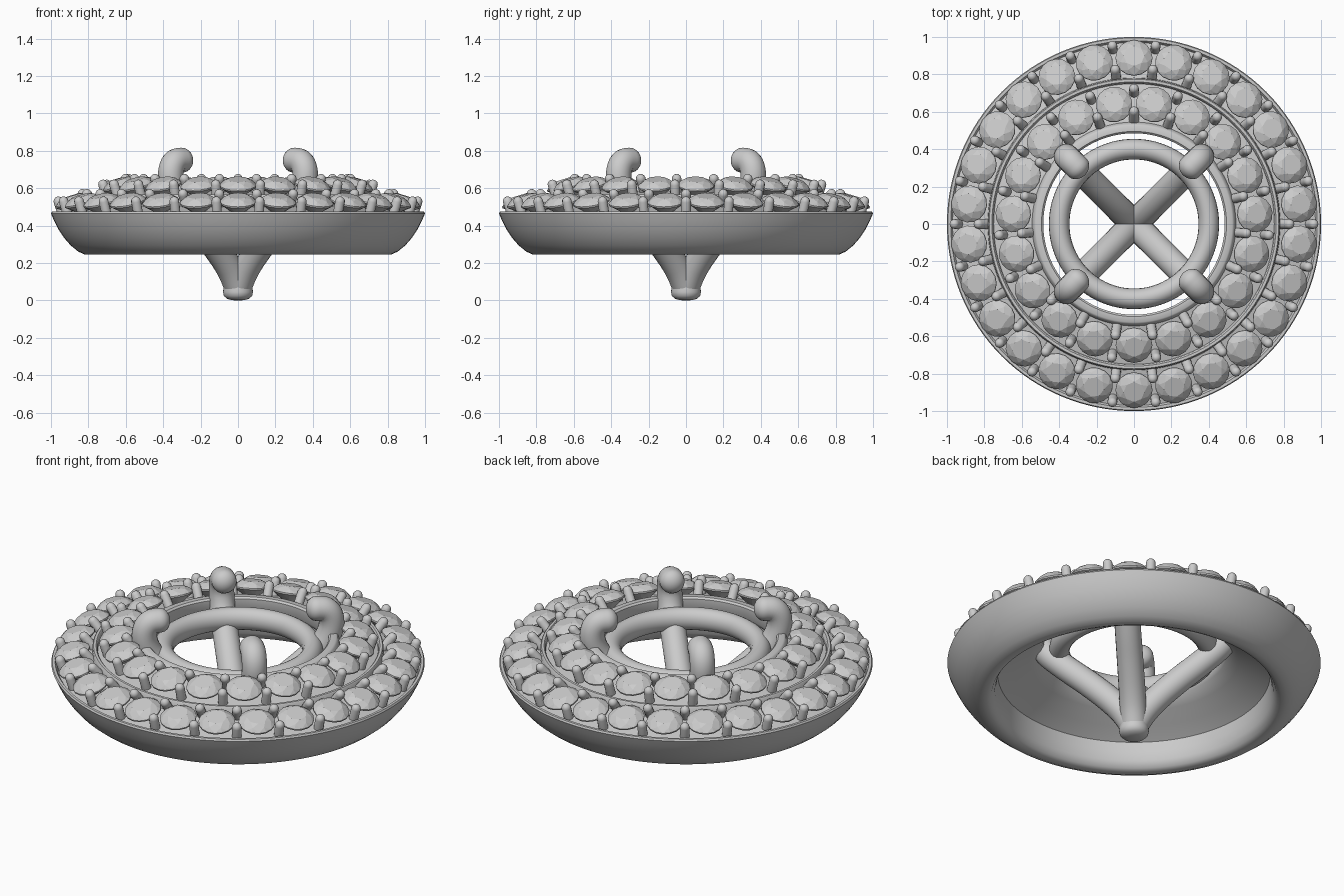
import bpy, bmesh
from math import sin, cos, pi, radians
from mathutils import Vector, Matrix

if "Cube" in bpy.data.objects:
    bpy.data.objects.remove(bpy.data.objects["Cube"])


def finish(bm, name, smooth=True):
    bmesh.ops.recalc_face_normals(bm, faces=bm.faces)
    me = bpy.data.meshes.new(name)
    bm.to_mesh(me)
    bm.free()
    ob = bpy.data.objects.new(name, me)
    bpy.context.collection.objects.link(ob)
    if smooth:
        bpy.ops.object.select_all(action='DESELECT')
        ob.select_set(True)
        bpy.context.view_layer.objects.active = ob
        bpy.ops.object.shade_smooth_by_angle(angle=radians(40))
    return ob


def lathe(bm, profile, n, closed=False, mat=Matrix()):
    """Spin (r, z) points around z; points on the axis become poles."""
    rings = []
    for r, z in profile:
        k = 1 if r < 1e-6 else n
        rings.append([bm.verts.new(mat @ Vector((r * cos(2 * pi * i / n), r * sin(2 * pi * i / n), z)))
                      for i in range(k)])
    for a, b in zip(rings, rings[1:] + (rings[:1] if closed else [])):
        for i in range(n):
            quad = [a[i % len(a)], a[(i + 1) % len(a)], b[(i + 1) % len(b)], b[i % len(b)]]
            face = list(dict.fromkeys(quad))
            if len(face) > 2:
                bm.faces.new(face)


def capsule(bm, p, q, rad):
    """Round-topped pin from p to q."""
    d = q - p
    mat = Matrix.Translation(p) @ d.to_track_quat('Z', 'Y').to_matrix().to_4x4()
    h = d.length
    cap = [(rad * cos(a), h - rad + rad * sin(a)) for a in (0, pi / 8, pi / 4, 3 * pi / 8)]
    lathe(bm, [(0, 0), (rad, 0)] + cap + [(0, h)], 12, mat=mat)


def polar(r, z, a):
    return Vector((r * cos(a), r * sin(a), z))


# Hollow two-tier halo body
shell = [(0.79, 0.245), (0.82, 0.246), (0.855, 0.262), (0.895, 0.295), (0.93, 0.335), (0.96, 0.38),
         (0.985, 0.43), (1.0, 0.465), (0.995, 0.475), (0.98, 0.475), (0.97, 0.46),
         (0.782, 0.505), (0.779, 0.56), (0.774, 0.566), (0.760, 0.566), (0.754, 0.56),
         (0.750, 0.54), (0.545, 0.585), (0.535, 0.618), (0.525, 0.625), (0.495, 0.625),
         (0.485, 0.615), (0.485, 0.555), (0.50, 0.53), (0.56, 0.49), (0.65, 0.445),
         (0.73, 0.395), (0.735, 0.34), (0.745, 0.29), (0.765, 0.255)]
bm = bmesh.new()
lathe(bm, shell, 128, closed=True)
finish(bm, "halo_body")

# Seat ring for the missing centre stone, taller than wide
bm = bmesh.new()
lathe(bm, [(0.40 + 0.055 * cos(t * pi / 10), 0.54 + 0.063 * sin(t * pi / 10)) for t in range(20)], 96, closed=True)
finish(bm, "centre_seat_ring")


def gem(bm, r, z, a, size, tilt):
    """Faceted round stone leaning outward by tilt."""
    mat = (Matrix.Translation(polar(r, z, a)) @ Matrix.Rotation(a, 4, 'Z')
           @ Matrix.Rotation(tilt, 4, 'Y') @ Matrix.Scale(size, 4))
    tmp = []
    for n, rad, h, off in ((8, 0.56, 0.36, 0), (8, 0.80, 0.23, 0.5), (16, 1, 0.04, 0),
                           (16, 1, -0.04, 0), (8, 0.5, -0.42, 0.5), (1, 0, -0.75, 0)):
        for i in range(n):
            t = 2 * pi * (i + off) / n
            tmp.append(bm.verts.new(mat @ Vector((rad * cos(t), rad * sin(t), h))))
    bmesh.ops.convex_hull(bm, input=tmp)


# Two tiers: count, stone radius/height, size, then outer and inner pins (r0, z0, r1, z1)
tiers = [("outer", 26, 0.888, 0.526, 0.099, (0.935, 0.45, 0.968, 0.555), (0.765, 0.49, 0.848, 0.59)),
         ("inner", 19, 0.648, 0.614, 0.098, (0.695, 0.53, 0.732, 0.645), (0.54, 0.56, 0.618, 0.672))]
for name, n, r, z, size, po, pi_ in tiers:
    stones, pins = bmesh.new(), bmesh.new()
    for i in range(n):
        a = -pi / 2 + 2 * pi * i / n
        gem(stones, r, z, a, size, radians(17))
        m = a + pi / n
        for r0, z0, r1, z1 in (po, pi_):
            capsule(pins, polar(r0, z0, m), polar(r1, z1, m), 0.026)
    finish(stones, name + "_stones", smooth=False)
    finish(pins, name + "_pins")

# Four claws rising from the foot, flaring out and hooking inward
path = [(0.0, 0.07), (0.055, 0.16), (0.135, 0.25), (0.25, 0.355), (0.37, 0.455), (0.465, 0.545),
        (0.505, 0.63), (0.505, 0.70), (0.475, 0.742), (0.425, 0.75)]
bm = bmesh.new()
N = 20
fine = []
for i in range(len(path) - 1):
    p0, p1, p2, p3 = (Vector(path[min(max(j, 0), len(path) - 1)]) for j in range(i - 1, i + 3))
    for k in range(4):
        t = k / 4
        fine.append(0.5 * (2 * p1 + (p2 - p0) * t + (2 * p0 - 5 * p1 + 4 * p2 - p3) * t * t
                           + (3 * p1 - p0 - 3 * p2 + p3) * t ** 3))
fine.append(Vector(path[-1]))
end_dir = (fine[-1] - fine[-2]).normalized()
sections = [(p, 0.073 - 0.006 * i / len(fine)) for i, p in enumerate(fine)]
R = sections[-1][1]
sections += [(fine[-1] + end_dir * 0.055 * sin(t), R * cos(t)) for t in (0.3, 0.6, 0.9, 1.2, 1.45)]
for c in range(4):
    a = pi / 4 + c * pi / 2
    rings = []
    for i, (p, rad) in enumerate(sections):
        j = min(i, len(fine) - 1)
        d = (fine[min(j + 1, len(fine) - 1)] - fine[max(j - 1, 0)]).normalized()
        side, up = Vector((-sin(a), cos(a), 0)), polar(-d.y, d.x, a)
        rings.append([bm.verts.new(polar(p.x, p.y, a) + rad * (side * cos(2 * pi * k / N) + up * sin(2 * pi * k / N)))
                      for k in range(N)])
    for u, v in zip(rings, rings[1:]):
        for k in range(N):
            bm.faces.new((u[k], u[(k + 1) % N], v[(k + 1) % N], v[k]))
    bm.faces.new(rings[0])
    bm.faces.new(rings[-1])
finish(bm, "claws")

# Rounded foot where the claws meet
bm = bmesh.new()
lathe(bm, [(0, 0), (0.035, 0.002), (0.06, 0.01), (0.076, 0.025), (0.08, 0.045), (0.076, 0.08), (0.06, 0.13), (0, 0.16)], 32)
finish(bm, "foot")
